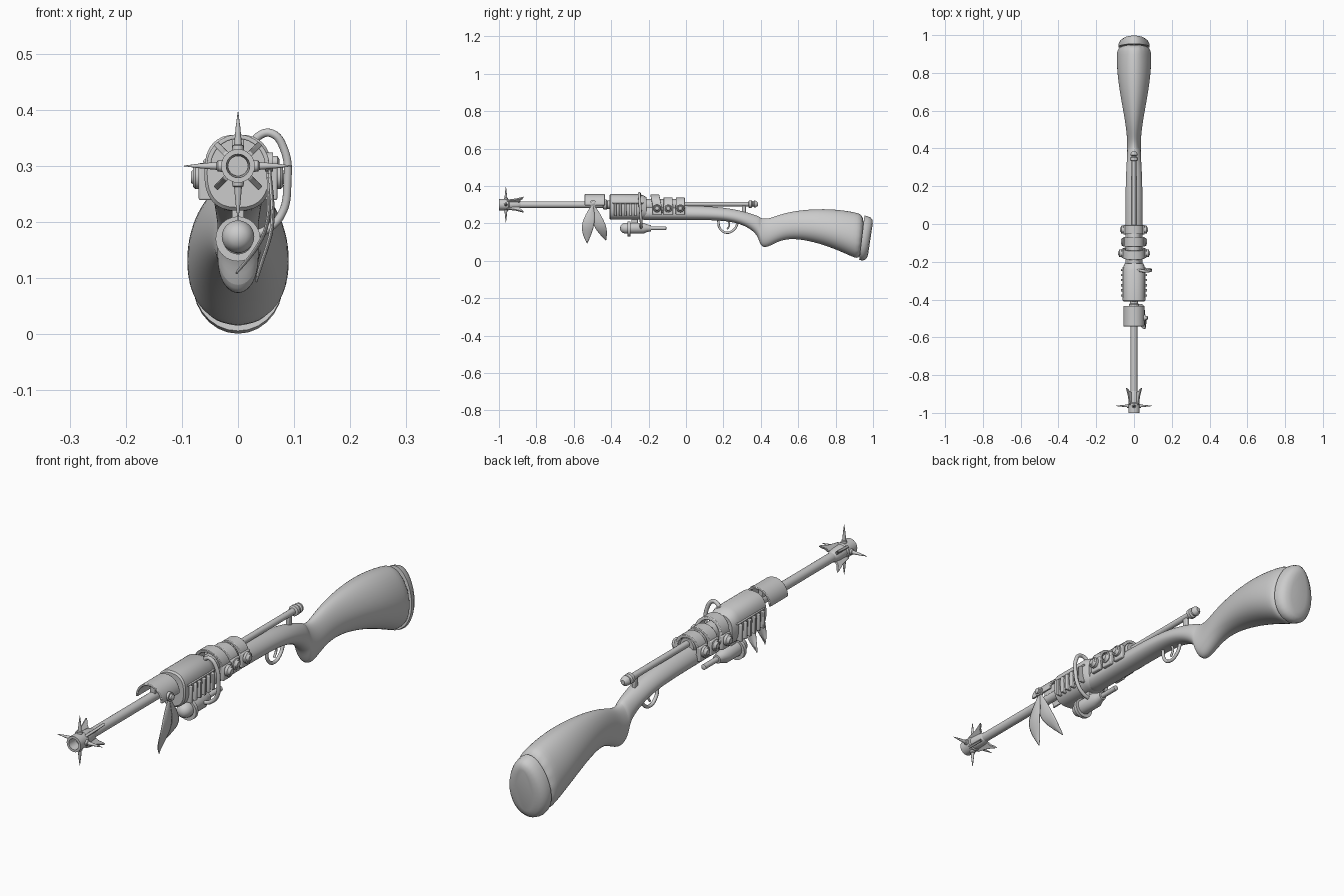
import bpy, bmesh, math
from math import sin, cos, pi, radians
from mathutils import Vector, Matrix

if "Cube" in bpy.data.objects:
    bpy.data.objects.remove(bpy.data.objects["Cube"])

AX = 0.30  # height of the barrel axis


def finish(name, bm, bevel=0, subsurf=0, angle=35):
    bmesh.ops.recalc_face_normals(bm, faces=bm.faces)
    me = bpy.data.meshes.new(name)
    bm.to_mesh(me)
    bm.free()
    ob = bpy.data.objects.new(name, me)
    bpy.context.collection.objects.link(ob)
    if subsurf:
        m = ob.modifiers.new("Subsurf", 'SUBSURF')
        m.levels = m.render_levels = subsurf
    if bevel:
        m = ob.modifiers.new("Bevel", 'BEVEL')
        m.width, m.segments, m.limit_method = bevel, 2, 'ANGLE'
    bpy.ops.object.select_all(action='DESELECT')
    ob.select_set(True)
    bpy.context.view_layer.objects.active = ob
    bpy.ops.object.shade_smooth_by_angle(angle=radians(angle))
    return ob


def skin(bm, rings, close=False):
    n = len(rings[0])
    vs = [[bm.verts.new(p) for p in r] for r in rings]
    pairs = list(zip(vs, vs[1:])) + ([(vs[-1], vs[0])] if close else [])
    for a, b in pairs:
        for i in range(n):
            bm.faces.new((a[i], a[(i + 1) % n], b[(i + 1) % n], b[i]))
    if not close:
        bm.faces.new(vs[0])
        bm.faces.new(vs[-1])


def loft(name, secs, n=20, power=1.0, egg=0.0, subsurf=0):
    """Sections: (y, bottom z, top z, half width, backward lean)."""
    rings = []
    for y, zb, zt, w, lean in secs:
        ring = []
        for i in range(n):
            c, s = cos(2 * pi * i / n), sin(2 * pi * i / n)
            c, s = math.copysign(abs(c) ** power, c), math.copysign(abs(s) ** power, s)
            dz = s * (zt - zb) / 2
            ring.append((w * c * (1 - egg * s), y + lean * dz, (zb + zt) / 2 + dz))
        rings.append(ring)
    bm = bmesh.new()
    skin(bm, rings)
    return finish(name, bm, subsurf=subsurf)


def lathe(name, prof, origin, axis=(0, 1, 0), n=24, close=False):
    """Revolve (distance along axis, radius) pairs around an axis."""
    rot = Vector((0, 0, 1)).rotation_difference(Vector(axis)).to_matrix()
    o = Vector(origin)
    rings = [[o + rot @ Vector((r * cos(2 * pi * i / n), r * sin(2 * pi * i / n), d))
              for i in range(n)] for d, r in prof]
    bm = bmesh.new()
    skin(bm, rings, close)
    return finish(name, bm)


def box(name, loc, size, bevel=0.003, rot=None):
    bm = bmesh.new()
    bmesh.ops.create_cube(bm, size=1)
    bm.transform(Matrix.Translation(loc) @ (rot or Matrix()) @ Matrix.Diagonal((*size, 1)))
    return finish(name, bm, bevel)


def arch(name, y, length, r, thick, a0, a1, cz=AX, lean=0.0):
    """Curved strap wrapped over the top of the gun."""
    rings = []
    for i in range(25):
        a = radians(a0 + (a1 - a0) * i / 24)
        ring = []
        for rr, yy in ((r, -.5), (r, .5), (r - thick, .5), (r - thick, -.5)):
            z = rr * sin(a)
            ring.append((rr * cos(a), y + yy * length + lean * z, cz + z))
        rings.append(ring)
    bm = bmesh.new()
    skin(bm, rings)
    return finish(name, bm, 0.002)


def tube(name, pts, r, cyclic=False):
    cu = bpy.data.curves.new(name, 'CURVE')
    cu.dimensions, cu.bevel_depth, cu.bevel_resolution = '3D', r, 3
    cu.use_fill_caps = True
    sp = cu.splines.new('BEZIER')
    sp.bezier_points.add(len(pts) - 1)
    for b, p in zip(sp.bezier_points, pts):
        b.co = p
        b.handle_left_type = b.handle_right_type = 'AUTO'
    sp.use_cyclic_u = cyclic
    ob = bpy.data.objects.new(name, cu)
    bpy.context.collection.objects.link(ob)
    return ob


# Wooden stock: fore-end, wrist, grip nub and butt in one skin
loft("stock", [
    (-.25, .218, .30, .045, 0), (-.24, .218, .30, .046, 0), (0, .217, .297, .046, 0),
    (.12, .217, .292, .046, 0), (.22, .212, .283, .044, 0), (.30, .195, .266, .041, .15),
    (.36, .165, .246, .037, .2), (.390, .130, .236, .036, .1), (.397, .080, .231, .037, 0),
    (.420, .068, .226, .037, 0), (.450, .078, .229, .037, 0), (.50, .106, .248, .042, 0),
    (.57, .119, .266, .052, 0), (.68, .101, .279, .073, 0), (.80, .060, .278, .091, 0),
    (.90, .016, .262, .093, .05), (.950, .000, .246, .086, .1)],
    n=16, egg=.16, subsurf=2)
# Butt plate with a crease in front of it
loft("butt_plate", [(.940, .006, .242, .082, .12), (.956, .001, .238, .081, .13),
                    (.972, .004, .230, .072, .14), (.982, .014, .218, .058, .15),
                    (.986, .032, .200, .035, .15)], n=32, egg=.16)

# Receiver housing with side vent ribs
loft("housing", [(-.410, .226, .350, .055, 0), (-.404, .220, .356, .060, 0),
                 (-.245, .220, .356, .060, 0), (-.225, .222, .348, .056, 0),
                 (-.21, .228, .338, .05, 0)], n=32, power=.8)
for s in (-1, 1):
    for i in range(6):
        box("vent_rib", (s * .055, -.378 + i * .027, .272), (.030, .012, .066))
    box("vent_rail", (s * .056, -.31, .308), (.012, .165, .007))

# Barrel and the tube that runs on through the receiver
lathe("barrel", [(0, .014), (0, .018), (.58, .018), (.58, .014)], (0, -.96, AX))
lathe("barrel_collar", [(0, .018), (.004, .027), (.02, .027), (.024, .022), (.05, .022)],
      (0, -.445, AX))
lathe("receiver_tube", [(0, .034), (.21, .034), (.225, .028), (.225, .01)], (0, -.23, .296))

# Muzzle ring with flared fins and spikes
lathe("muzzle", [(0, .021), (0, .030), (.05, .030), (.055, .026), (.10, .024), (.115, .018),
                 (.05, .018)], (0, -1, AX), close=True)
for k in range(4):
    turn = Matrix.Translation((0, 0, AX)) @ Matrix.Rotation(k * pi / 2 + pi / 4, 4, 'Y')
    fin = [(-.962, .022), (-.955, .034), (-.91, .042), (-.868, .057), (-.875, .045),
           (-.885, .036), (-.89, .022)]
    bm = bmesh.new()
    skin(bm, [[turn @ Vector((x, y, r)) for y, r in fin] for x in (-.005, .005)])
    finish("muzzle_fin", bm, .0015)
    d = Matrix.Rotation(k * pi / 2, 3, 'Y') @ Vector((0, 0, 1))
    lathe("muzzle_spike", [(.024, .011), (.036, .010), (.038, .007), (.07, .004), (.096, .0006)],
          (0, -.963, AX), d, 12)

# Half sleeve over the barrel and its hanger knob
arch("half_sleeve", -.488, .108, .056, .008, -4, 184)
box("sleeve_block", (0, -.488, .326), (.022, .07, .045))
lathe("hanger_knob", [(0, .017), (.014, .017), (.014, .011), (.022, .011), (.026, .005)],
      (.048, -.497, .307), (1, 0, 0))

# Two hanging leaf-shaped feathers
for path in ([(.060, -.500, .300), (.066, -.512, .25), (.070, -.525, .19), (.05, -.53, .135), (.036, -.528, .092)],
             [(.058, -.495, .300), (.062, -.482, .25), (.060, -.462, .19), (.035, -.443, .145), (.0, -.428, .107)]):
    bm = bmesh.new()
    rows = []
    for p, w in zip(path, (.004, .024, .036, .022, .001)):
        rows.append([bm.verts.new((p[0] - .006 * abs(u), p[1] + w * u, p[2])) for u in (-1, 0, 1)])
    for a, b in zip(rows, rows[1:]):
        for i in (0, 1):
            bm.faces.new((a[i], a[i + 1], b[i + 1], b[i]))
    leaf = finish("hanging_leaf", bm, subsurf=2)
    leaf.modifiers.new("Solidify", 'SOLIDIFY').thickness = .003

# Three straps with gauge knobs on both sides
for y, r, kx, lean in ((-.155, .060, .080, -.2), (-.095, .054, .066, 0), (-.030, .052, .070, 0)):
    cz = .294 if r > .055 else .285
    arch("strap", y, .048, r, .012, -45, 225, cz, lean)
    for s in (-1, 1):
        box("gauge_base", (s * (r - .003), y, .274), (.016, .050, .056), .004)
        lathe("gauge_knob", [(0, .021), (kx - .046, .021), (kx - .042, .017), (kx - .044, .014),
                             (kx - .038, .010)], (s * .042, y, .280), (s, 0, 0))

# Slim rod on top with a stepped end cap and post
lathe("top_rod", [(0, .012), (.35, .012)], (0, -.01, .303))
lathe("top_rod_cap", [(0, .012), (.004, .020), (.018, .020), (.022, .014), (.028, .014),
                      (.032, .019), (.042, .017), (.052, .008)], (0, .333, .303))
box("rod_post", (0, .31, .279), (.014, .022, .045))

# Canister slung below, with nozzle rod, clamp and hose
lathe("canister", [(0, .004), (.003, .015), (.012, .024), (.026, .029), (.040, .029), (.046, .024),
                   (.050, .029), (.125, .029), (.145, .020), (.165, .016), (.166, .010),
                   (.245, .010), (.247, .006)], (0, -.352, .174))
lathe("canister_band", [(0, .027), (0, .040), (.014, .040), (.014, .027)], (0, -.312, .170), close=True)
box("canister_mount", (0, -.275, .210), (.022, .035, .035))
tube("hose", [(.025, -.245, .335), (.038, -.247, .354), (.060, -.250, .358), (.082, -.248, .330),
              (.088, -.244, .270), (.078, -.240, .215), (.050, -.240, .186), (.02, -.24, .176)], .0075)
lathe("hose_fitting", [(0, .013), (.02, .013), (.02, .009)], (.018, -.245, .33), (.5, 0, .85))

# Trigger and guard
tube("trigger_guard", [(0, .172, .216), (0, .182, .172), (0, .218, .150), (0, .258, .168),
                       (0, .278, .206)], .0065)
tube("trigger", [(0, .222, .218), (0, .232, .192), (0, .220, .168)], .0045)
